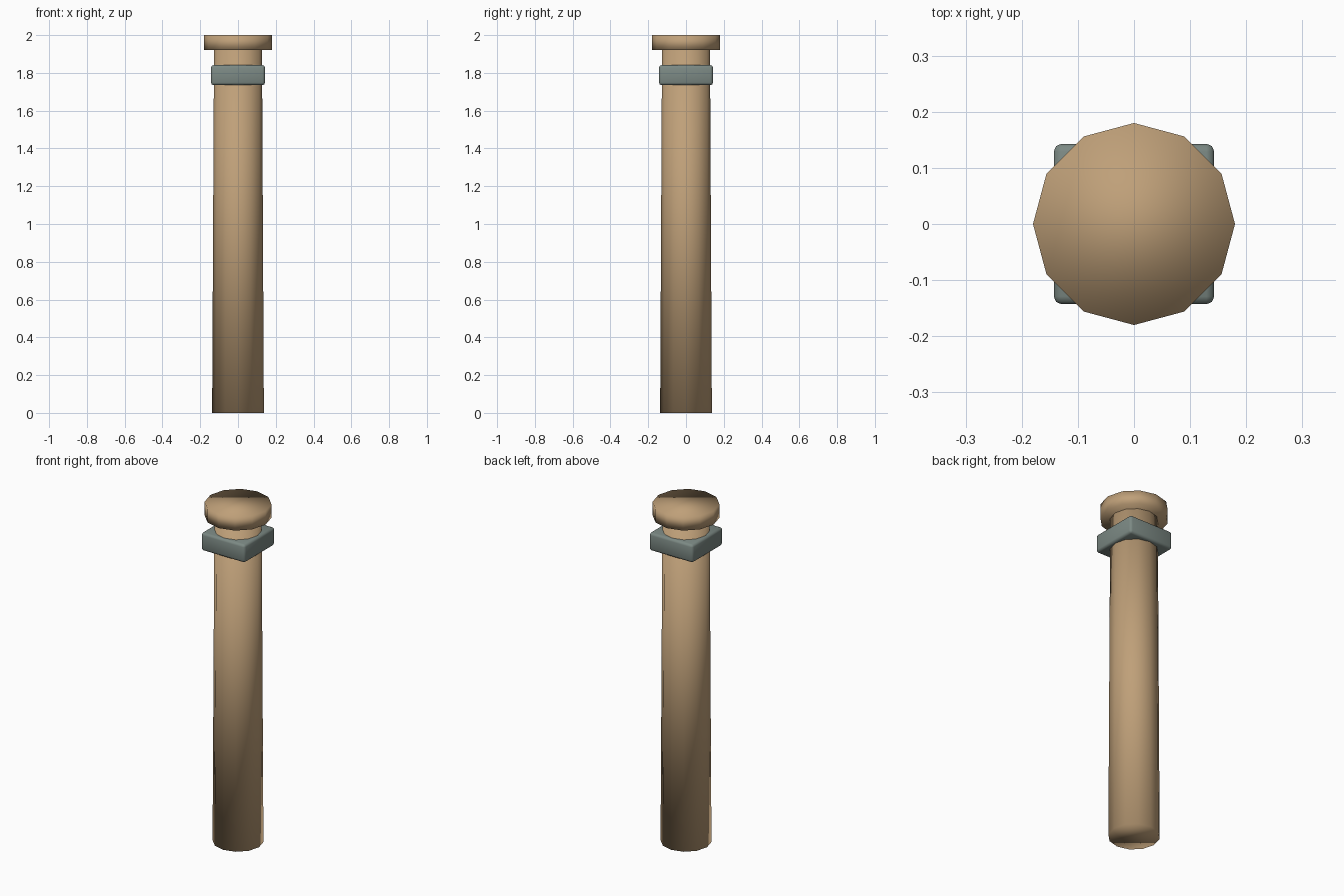
import bpy

cube = bpy.data.objects.get("Cube")
if cube:
    bpy.data.objects.remove(cube, do_unlink=True)


def material(name, colour):
    m = bpy.data.materials.new(name)
    m.use_nodes = True
    m.diffuse_color = colour
    m.node_tree.nodes["Principled BSDF"].inputs["Base Color"].default_value = colour
    return m


wood = material("tan wood", (0.52, 0.35, 0.19, 1))
metal = material("grey metal", (0.20, 0.25, 0.23, 1))


def round_part(name, r_bottom, r_top, z0, z1):
    """Twelve-sided tapered cylinder, smooth all over."""
    bpy.ops.mesh.primitive_cone_add(vertices=12, radius1=r_bottom, radius2=r_top,
                                    depth=z1 - z0, location=(0, 0, (z0 + z1) / 2))
    ob = bpy.context.object
    ob.name = name
    ob.data.materials.append(wood)
    bpy.ops.object.shade_smooth()
    return ob


# Post and its cap
round_part("post_shaft", 0.137, 0.127, 0, 1.93)
round_part("post_cap", 0.18, 0.18, 1.92, 2.0)

# Square collar with softened edges
bpy.ops.mesh.primitive_cube_add(size=1, location=(0, 0, 1.788))
collar = bpy.context.object
collar.name = "collar"
collar.scale = (0.286, 0.286, 0.106)
bpy.ops.object.transform_apply(location=False, rotation=False, scale=True)
collar.data.materials.append(metal)
bevel = collar.modifiers.new("soft edges", "BEVEL")
bevel.width = 0.014
bevel.segments = 2
bpy.ops.object.shade_smooth()
